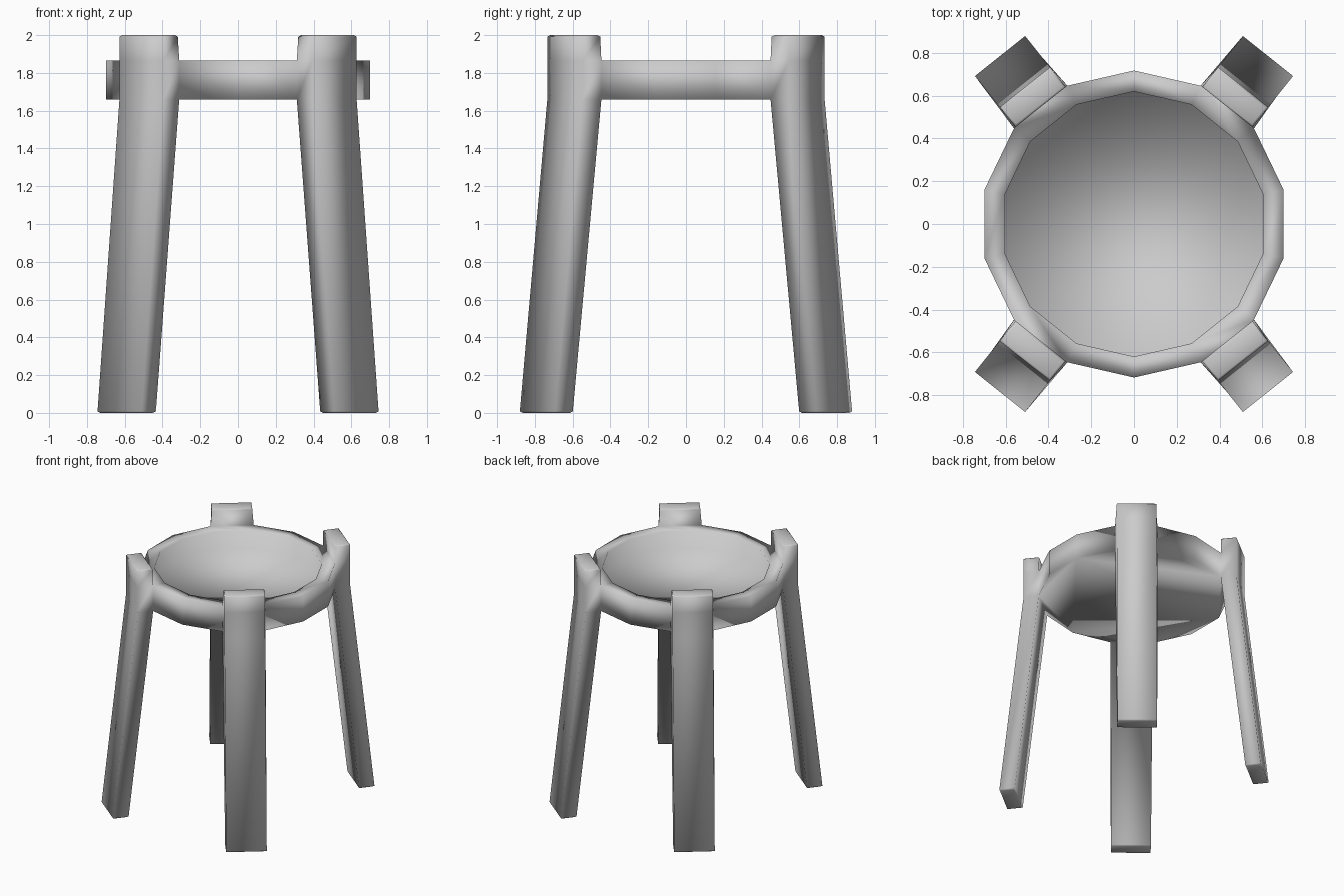
import bpy, bmesh
from math import sin, cos, pi
from mathutils import Vector

cube = bpy.data.objects.get("Cube")
if cube:
    bpy.data.objects.remove(cube)

SIDES = 14
OUTER, INNER = 0.718, 0.62
SEAT_LOW, SEAT_FLOOR, SEAT_HIGH = 1.66, 1.725, 1.866
CAP = 0.008
LEG_HALF, LEG_DEPTH, LEG_SPLAY = 0.15, 0.119, 0.186
LEG_SEGMENTS = (1, 5, 8, 12)

grey = bpy.data.materials.new("plain_grey")
grey.use_nodes = True
grey.diffuse_color = (0.6, 0.6, 0.6, 1)
grey.node_tree.nodes["Principled BSDF"].inputs["Base Color"].default_value = (0.6, 0.6, 0.6, 1)


def around(step, radius, z):
    a = 2 * pi * step / SIDES
    return Vector((radius * sin(a), radius * cos(a), z))


bm = bmesh.new()

# Seat: fourteen-sided slab with a flat underside and a sunken top
profile = [(OUTER, SEAT_LOW), (OUTER, SEAT_HIGH), (INNER, SEAT_HIGH), (INNER, SEAT_FLOOR)]
loops = [[bm.verts.new(around(i, r, z)) for r, z in profile] for i in range(SIDES)]
for i in range(SIDES):
    a, b = loops[i], loops[(i + 1) % SIDES]
    for j in range(3):
        if j == 0 and i in LEG_SEGMENTS:
            continue        # a leg grows out of this side
        bm.faces.new((a[j], b[j], b[j + 1], a[j + 1]))
bm.faces.new([loop[0] for loop in loops])
bm.faces.new([loop[3] for loop in loops])

# Legs: upright above the seat's underside, splayed below it
leg_ends = []
for i in LEG_SEGMENTS:
    a, b = loops[i], loops[(i + 1) % SIDES]
    out = around(i + 0.5, 1, 0)
    side = Vector((out.y, -out.x, 0)) * LEG_HALF
    levels = []
    for z, shift in ((CAP, LEG_SPLAY), (SEAT_LOW, 0), (SEAT_HIGH, 0), (2 - CAP, 0)):
        mid = out * (OUTER * cos(pi / SIDES) + shift) + Vector((0, 0, z))
        if z == SEAT_LOW:
            inner = [a[0], b[0]]
        elif z == SEAT_HIGH:
            inner = [a[1], b[1]]
        else:
            inner = [bm.verts.new(mid - side), bm.verts.new(mid + side)]
        mid += out * LEG_DEPTH
        levels.append(inner + [bm.verts.new(mid + side), bm.verts.new(mid - side)])
    for n in range(3):
        low, high = levels[n], levels[n + 1]
        for j in range(4):
            if j == 0 and n == 1:
                continue    # joined to the seat here
            k = (j + 1) % 4
            bm.faces.new((low[j], low[k], high[k], high[j]))
    leg_ends += [bm.faces.new(levels[0]), bm.faces.new(levels[3])]

# Slightly raised ends on the legs
bmesh.ops.recalc_face_normals(bm, faces=bm.faces[:])
bmesh.ops.inset_individual(bm, faces=leg_ends, thickness=0.015, depth=CAP)

# One welded, fully smooth-shaded body
for f in bm.faces:
    f.smooth = True
mesh = bpy.data.meshes.new("stool_body")
bm.to_mesh(mesh)
bm.free()
mesh.materials.append(grey)
bpy.context.collection.objects.link(bpy.data.objects.new("stool_body", mesh))
